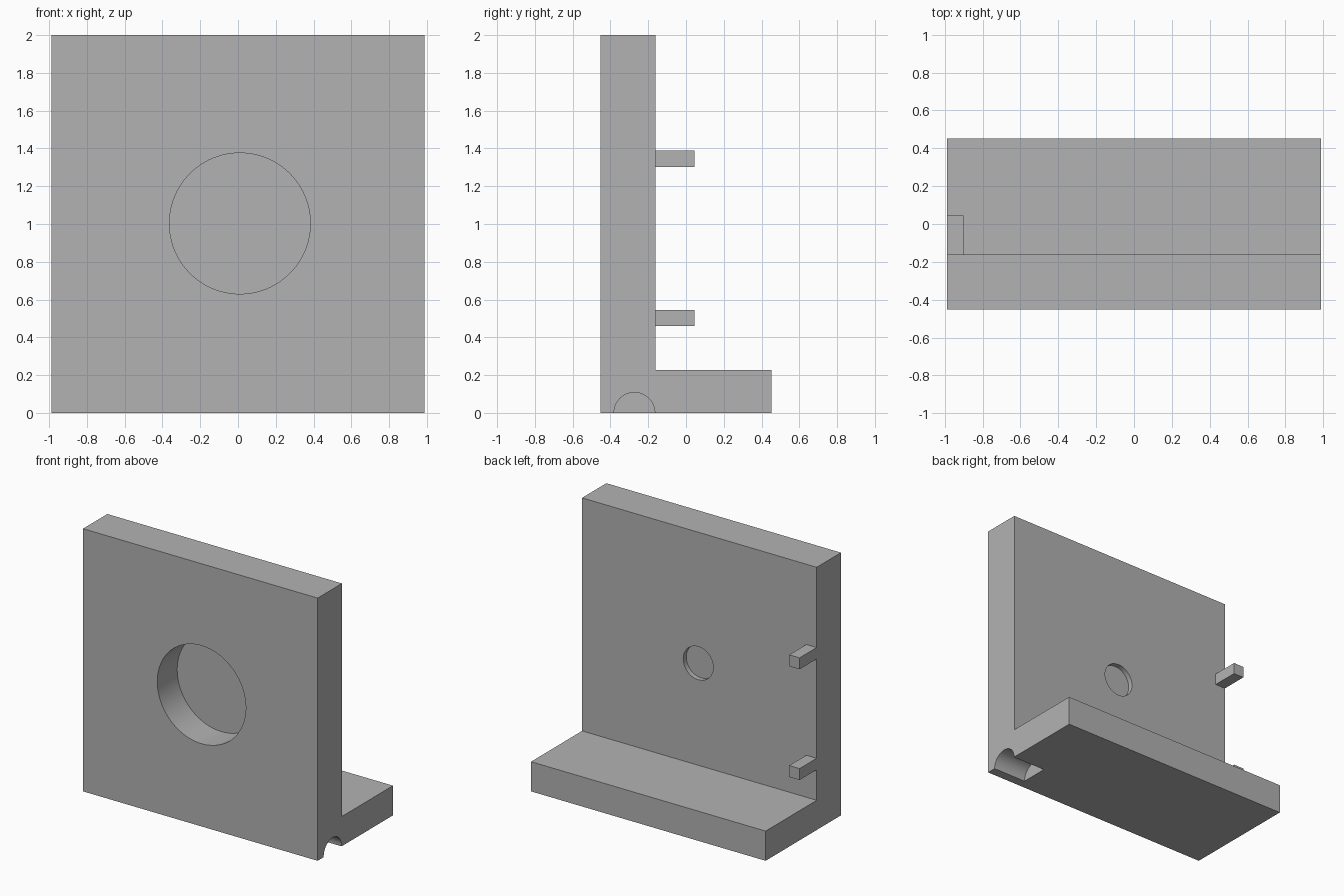
import bpy
import bmesh
from math import pi
from mathutils import Matrix

if "Cube" in bpy.data.objects:
    bpy.data.objects.remove(bpy.data.objects["Cube"], do_unlink=True)

# One plain grey for everything
grey = bpy.data.materials.new("plain grey")
grey.use_nodes = True
colour = (0.448, 0.448, 0.448, 1)
grey.diffuse_color = colour
grey.node_tree.nodes["Principled BSDF"].inputs["Base Color"].default_value = colour

HALF_W, FRONT, STEP, BACK = 0.988, -0.453, -0.161, 0.453


def add_object(name, bm):
    bmesh.ops.recalc_face_normals(bm, faces=bm.faces)
    mesh = bpy.data.meshes.new(name)
    bm.to_mesh(mesh)
    bm.free()
    mesh.materials.append(grey)
    obj = bpy.data.objects.new(name, mesh)
    bpy.context.collection.objects.link(obj)
    return obj


def extrude_profile(name, points, x0, x1):
    """Extrude a (y, z) outline along x."""
    bm = bmesh.new()
    face = bm.faces.new([bm.verts.new((x0, y, z)) for y, z in points])
    moved = bmesh.ops.extrude_face_region(bm, geom=[face])["geom"]
    verts = [v for v in moved if isinstance(v, bmesh.types.BMVert)]
    bmesh.ops.translate(bm, verts=verts, vec=(x1 - x0, 0, 0))
    return add_object(name, bm)


def cut_cylinder(target, centre, radius, length, axis):
    """Cut a round hole, then discard the cutter."""
    turn = Matrix.Rotation(pi / 2, 4, "X" if axis == "Y" else "Y")
    bm = bmesh.new()
    bmesh.ops.create_cone(bm, cap_ends=True, segments=96, radius1=radius,
                          radius2=radius, depth=length,
                          matrix=Matrix.Translation(centre) @ turn)
    cutter = add_object("hole_cutter", bm)
    cutter.hide_render = True
    mod = target.modifiers.new("hole", "BOOLEAN")
    mod.operation = "DIFFERENCE"
    mod.solver = "EXACT"
    mod.object = cutter
    bpy.context.view_layer.objects.active = target
    bpy.ops.object.modifier_apply(modifier=mod.name)
    bpy.data.objects.remove(cutter, do_unlink=True)


# L-shaped body: upright plate with a foot behind it
body = extrude_profile("l_bracket", [(FRONT, 0), (BACK, 0), (BACK, 0.226),
                                     (STEP, 0.226), (STEP, 2), (FRONT, 2)],
                       -HALF_W, HALF_W)

# Wide blind recess in the front, small shallow one behind
cut_cylinder(body, (0.01, FRONT, 1.003), 0.373, 0.48, "Y")
cut_cylinder(body, (0.01, STEP, 1.003), 0.126, 0.074, "Y")

# Half-round groove under the left end
cut_cylinder(body, (HALF_W, -0.273, 0), 0.108, 0.56, "X")

# Pegs on the back of the plate, flush with the right side
for name, z in (("lower_peg", 0.459), ("upper_peg", 1.302)):
    extrude_profile(name, [(STEP, z), (0.045, z), (0.045, z + 0.087),
                           (STEP, z + 0.087)], -HALF_W, -HALF_W + 0.087)

# Smooth hole walls, crisp edges
bpy.ops.object.select_all(action="DESELECT")
body.select_set(True)
bpy.context.view_layer.objects.active = body
bpy.ops.object.shade_smooth_by_angle(angle=pi / 6)
